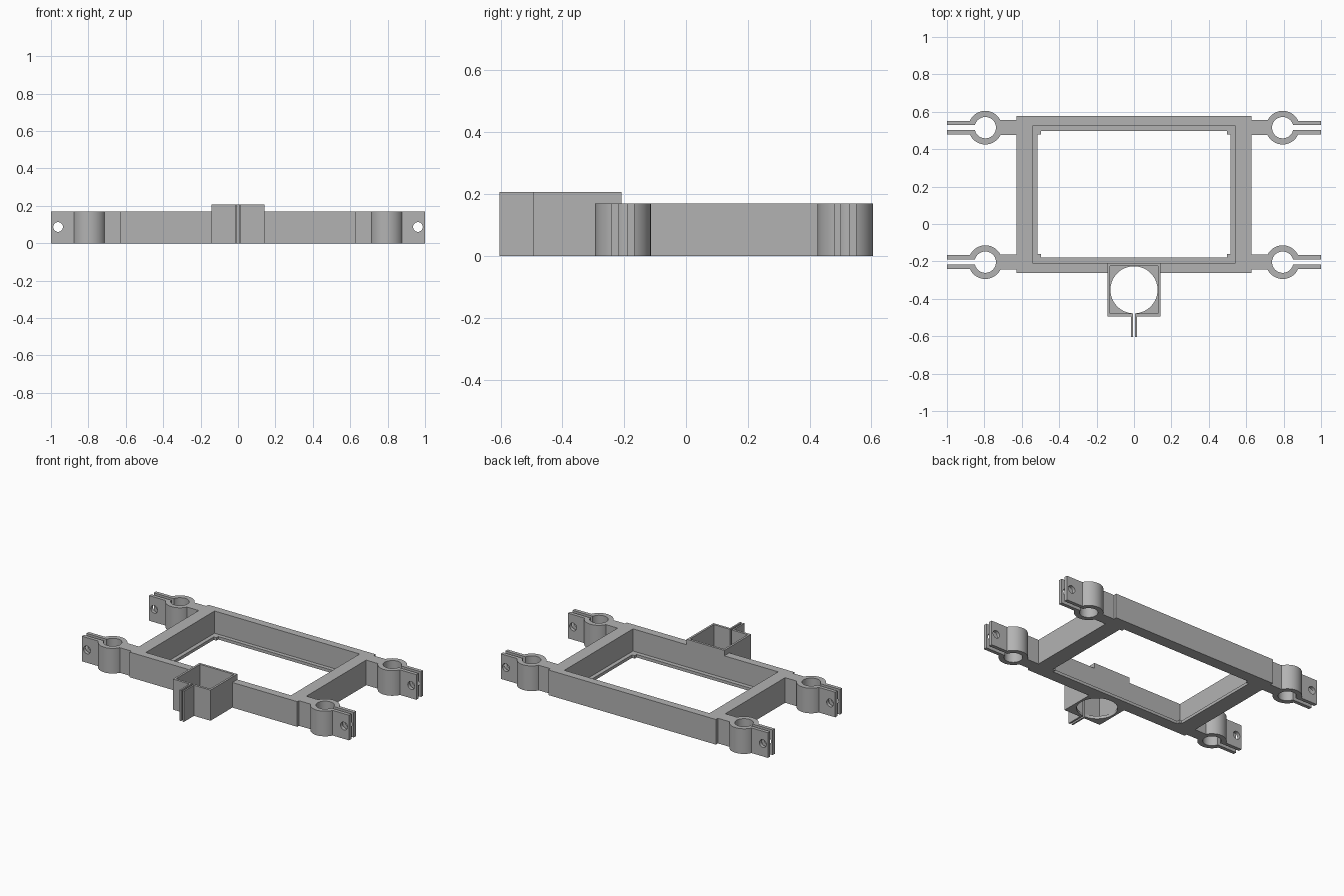
import bpy
import bmesh
from math import asin, cos, pi, sin
from mathutils import Matrix

if "Cube" in bpy.data.objects:
    bpy.data.objects.remove(bpy.data.objects["Cube"], do_unlink=True)

grey = bpy.data.materials.new("plain grey")
grey.use_nodes = True
color = (0.45, 0.45, 0.45, 1)
grey.diffuse_color = color
grey.node_tree.nodes["Principled BSDF"].inputs["Base Color"].default_value = color


def finish(name, bm):
    bmesh.ops.recalc_face_normals(bm, faces=bm.faces)
    mesh = bpy.data.meshes.new(name)
    bm.to_mesh(mesh)
    bm.free()
    mesh.materials.append(grey)
    obj = bpy.data.objects.new(name, mesh)
    bpy.context.collection.objects.link(obj)
    return obj


def box(name, x0, x1, y0, y1, z0, z1):
    bm = bmesh.new()
    bmesh.ops.create_cube(bm, size=1)
    for v in bm.verts:
        v.co = (x1 if v.co.x > 0 else x0, y1 if v.co.y > 0 else y0, z1 if v.co.z > 0 else z0)
    return finish(name, bm)


def prism(name, outline, z0, z1):
    bm = bmesh.new()
    face = bm.faces.new([bm.verts.new((x, y, z0)) for x, y in outline])
    top = bmesh.ops.extrude_face_region(bm, geom=[face])["geom"]
    for v in top:
        if isinstance(v, bmesh.types.BMVert):
            v.co.z = z1
    return finish(name, bm)


def arc(cx, cy, r, a0, a1, n=32):
    steps = [a0 + (a1 - a0) * i / n for i in range(n + 1)]
    return [(cx + r * cos(a), cy + r * sin(a)) for a in steps]


def activate(obj):
    bpy.ops.object.select_all(action="DESELECT")
    obj.select_set(True)
    bpy.context.view_layer.objects.active = obj


def combine(obj, others, operation="DIFFERENCE"):
    activate(obj)
    for other in others:
        mod = obj.modifiers.new("combine", "BOOLEAN")
        mod.operation = operation
        mod.solver = "EXACT"
        mod.object = other
        bpy.ops.object.modifier_apply(modifier=mod.name)
        bpy.data.objects.remove(other, do_unlink=True)


def smooth(obj):
    activate(obj)
    bpy.ops.object.shade_smooth_by_angle(angle=pi / 6)


HEIGHT, HOLDER_TOP, FLOOR = 0.17, 0.207, 0.02

# Rectangular tray frame with a thin ledge and small filled corners
frame = box("frame", -0.627, 0.627, -0.262, 0.577, 0, HEIGHT)
X, Y0, Y1, C = 0.516, -0.18, 0.498, 0.02
opening = [(-X + C, Y0), (X - C, Y0), (X - C, Y0 + C), (X, Y0 + C),
           (X, Y1 - C), (X - C, Y1 - C), (X - C, Y1), (-X + C, Y1),
           (-X + C, Y1 - C), (-X, Y1 - C), (-X, Y0 + C), (-X + C, Y0 + C)]
combine(frame, [
    box("pocket", -0.543, 0.543, -0.209, 0.525, FLOOR, 1),
    prism("opening", opening, -1, 1),
    box("holder_gap", -0.141, 0.141, -1, -0.209, -1, 1),
])

# Square holder with a round floor hole and a split front
holder = box("front_holder", -0.141, 0.141, -0.495, -0.209, 0, HOLDER_TOP)
tabs = box("holder_tabs", -0.017, 0.017, -0.603, -0.485, 0, HOLDER_TOP)
combine(holder, [tabs], "UNION")
combine(holder, [
    box("holder_pocket", -0.127, 0.127, -0.479, -0.225, FLOOR, 1),
    prism("holder_hole", arc(0, -0.352, 0.126, 0, 2 * pi, 64)[:-1], -1, 1),
    box("holder_slot", -0.006, 0.006, -1, -0.4, -1, 1),
])
smooth(holder)

# Split ring clamp outline, drawn pointing to +x
RING, BORE, NECK, TAB, SLOT, CX = 0.09, 0.057, 0.04, 0.037, 0.013, 0.795
neck, tab, slot = asin(NECK / RING), asin(TAB / RING), asin(SLOT / BORE)
outline = [(1, SLOT)] + arc(CX, 0, BORE, slot, 2 * pi - slot, 48)
outline += [(1, -SLOT), (1, -TAB)] + arc(CX, 0, RING, -tab, -pi + neck)
outline += [(0.627, -NECK), (0.627, NECK)]
outline += arc(CX, 0, RING, pi - neck, tab) + [(1, TAB)]

# Four clamps with a bolt hole through each pair of tabs
for end, y in (("front", -0.204), ("back", 0.515)):
    for side, sign in (("left", 1), ("right", -1)):
        points = [(sign * px, y + py) for px, py in outline]
        clamp = prism(f"{end}_{side}_clamp", points, 0, HEIGHT)
        bolt = prism("bolt_hole", arc(0, 0, 0.026, 0, 2 * pi)[:-1], -0.2, 0.2)
        bolt.data.transform(Matrix.Translation((sign * 0.962, y, 0.087)) @ Matrix.Rotation(pi / 2, 4, "X"))
        combine(clamp, [bolt])
        smooth(clamp)
